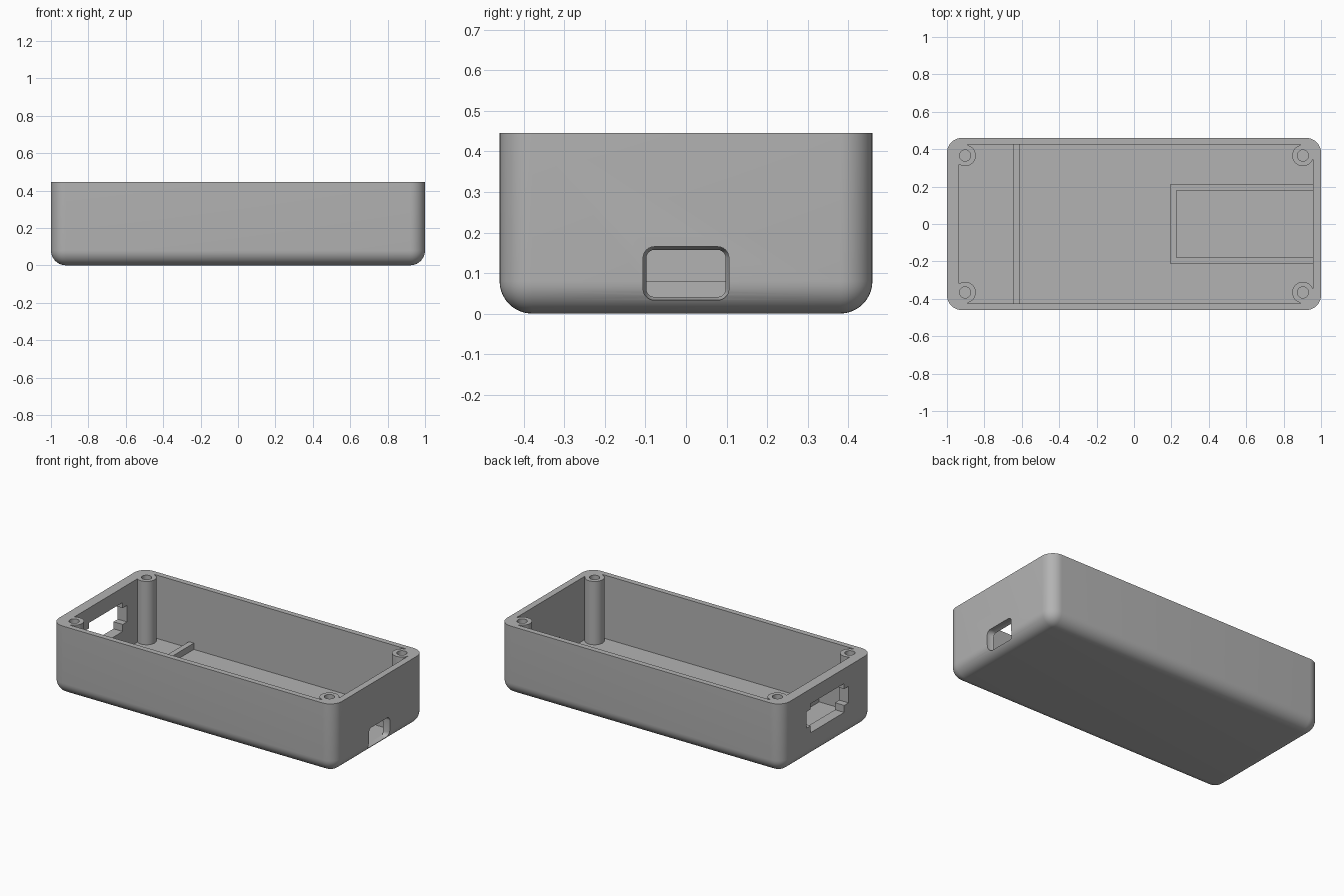
import bpy, bmesh, math
from mathutils import Matrix, Vector

cube = bpy.data.objects.get("Cube")
if cube:
    bpy.data.objects.remove(cube, do_unlink=True)

HEIGHT = 0.445
FLOOR = 0.04

grey = bpy.data.materials.new("grey plastic")
grey.use_nodes = True
grey.diffuse_color = (0.45, 0.45, 0.45, 1)
grey.node_tree.nodes["Principled BSDF"].inputs["Base Color"].default_value = grey.diffuse_color


def finish(name, bm):
    bmesh.ops.recalc_face_normals(bm, faces=bm.faces)
    mesh = bpy.data.meshes.new(name)
    bm.to_mesh(mesh)
    bm.free()
    mesh.materials.append(grey)
    obj = bpy.data.objects.new(name, mesh)
    bpy.context.collection.objects.link(obj)
    return obj


def box_mesh(lo, hi):
    bm = bmesh.new()
    lo, hi = Vector(lo), Vector(hi)
    bmesh.ops.create_cube(bm, size=1, matrix=Matrix.Translation((lo + hi) / 2)
                          @ Matrix.Diagonal((*(hi - lo), 1)))
    return bm


def box(name, lo, hi):
    return finish(name, box_mesh(lo, hi))


def cylinder(name, x, y, radius, z0, z1):
    bm = bmesh.new()
    bmesh.ops.create_cone(bm, cap_ends=True, segments=40, radius1=radius, radius2=radius,
                          depth=z1 - z0, matrix=Matrix.Translation((x, y, (z0 + z1) / 2)))
    return finish(name, bm)


def cut(target, cutters):
    """Subtract every cutter from the target and remove the cutters."""
    for c in cutters:
        c.hide_render = True
        mod = target.modifiers.new("cut", 'BOOLEAN')
        mod.operation, mod.solver, mod.object = 'DIFFERENCE', 'EXACT', c
    graph = bpy.context.evaluated_depsgraph_get()
    mesh = bpy.data.meshes.new_from_object(target.evaluated_get(graph))
    target.modifiers.clear()
    target.data = mesh
    for c in cutters:
        bpy.data.objects.remove(c, do_unlink=True)


def slot_cutter(name, stations, half_y, z0, z1, radius):
    """Rounded opening along x; each station is (x, outward offset)."""
    bm = bmesh.new()
    rings = []
    for x, grow in stations:
        ring = []
        for i, (sy, sz) in enumerate([(1, 1), (-1, 1), (-1, -1), (1, -1)]):
            cy = sy * (half_y - radius)
            cz = z1 - radius if sz > 0 else z0 + radius
            for k in range(7):
                a = math.pi / 2 * (i + k / 6)
                r = radius + grow
                ring.append(bm.verts.new((x, cy + r * math.cos(a), cz + r * math.sin(a))))
        rings.append(ring)
    for a, b in zip(rings, rings[1:]):
        for i in range(len(a)):
            j = (i + 1) % len(a)
            bm.faces.new((a[i], a[j], b[j], b[i]))
    bm.faces.new(rings[0])
    bm.faces.new(rings[-1])
    return finish(name, bm)


# Case body with rounded upright and lower edges
bm = box_mesh((-1, -0.46, 0), (1, 0.46, HEIGHT))
round_edges = [e for e in bm.edges if min(v.co.z for v in e.verts) < 0.01]
bmesh.ops.bevel(bm, geom=round_edges, offset=0.08, segments=10, profile=0.5, affect='EDGES')
body = finish("case_body", bm)

# Cavity, leaving the corner screw posts standing
cavity = box("cavity_cutter", (-0.935, -0.425, FLOOR), (0.958, 0.425, 0.6))
corners = [(sx, sy) for sx in (-1, 1) for sy in (-1, 1)]
posts, holes = [], []
for sx, sy in corners:
    x, y = sx * 0.903, sy * 0.366
    posts.append(cylinder("post", x, y, 0.057, -0.1, 0.7))
    xs = sorted((sx * 0.89, sx * 0.99))
    ys = sorted((y, sy * 0.5))
    posts.append(box("post_web", (xs[0], ys[0], -0.1), (xs[1], ys[1], 0.7)))
    holes.append(cylinder("screw_hole", x, y, 0.03, 0.15, 0.6))
cut(cavity, posts)

# Charging slot at one end, stepped socket opening at the other
slot = slot_cutter("slot_cutter", [(0.9, 0), (0.958, 0), (0.978, 0.008), (1.1, 0.008)],
                   0.098, 0.041, 0.157, 0.02)
socket = box("socket_cutter", (-1.1, -0.17, 0.165), (-0.9, 0.17, 0.35))
tabs = box("socket_tab_cutter", (-1.1, -0.213, 0.21), (-0.9, 0.213, 0.315))
cut(body, [cavity, slot, socket, tabs] + holes)

# Low ribs on the floor
ribs = [box("cross_rib", (-0.645, -0.43, 0.03), (-0.61, 0.43, 0.08)),
        box("board_frame_end", (0.195, -0.215, 0.03), (0.228, 0.215, 0.08))]
for side, s in (("left", 1), ("right", -1)):
    ys = sorted((s * 0.18, s * 0.215))
    ribs.append(box("board_frame_" + side, (0.228, ys[0], 0.03), (0.965, ys[1], 0.08)))

# Smooth rounded surfaces, sharp corners
bpy.ops.object.select_all(action='DESELECT')
body.select_set(True)
bpy.context.view_layer.objects.active = body
bpy.ops.object.shade_smooth_by_angle(angle=math.radians(30))
